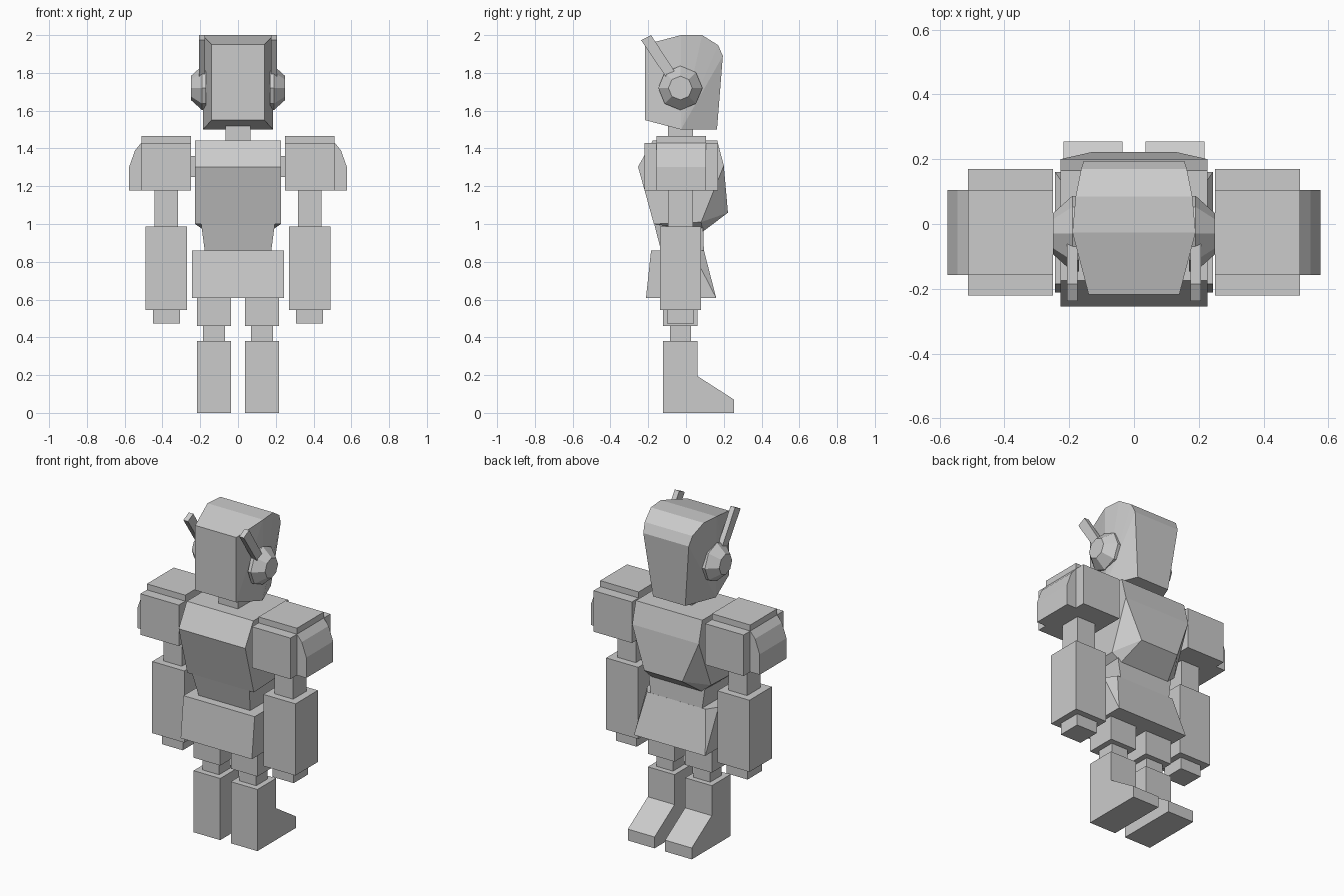
import bpy, bmesh, math
from mathutils import Vector

cube = bpy.data.objects.get("Cube")
if cube:
    bpy.data.objects.remove(cube, do_unlink=True)

grey = bpy.data.materials.new("light_grey")
grey.use_nodes = True
COLOUR = (0.6, 0.6, 0.6, 1)
grey.diffuse_color = COLOUR
grey.node_tree.nodes["Principled BSDF"].inputs["Base Color"].default_value = COLOUR


def finish(name, bm):
    bmesh.ops.recalc_face_normals(bm, faces=bm.faces[:])
    mesh = bpy.data.meshes.new(name)
    bm.to_mesh(mesh)
    bm.free()
    mesh.materials.append(grey)
    obj = bpy.data.objects.new(name, mesh)
    bpy.context.collection.objects.link(obj)
    return obj


def hull(name, points):
    """Faceted convex solid from corner points."""
    bm = bmesh.new()
    for p in points:
        bm.verts.new(p)
    bmesh.ops.convex_hull(bm, input=bm.verts[:])
    bmesh.ops.dissolve_limit(bm, angle_limit=math.radians(1),
                             verts=bm.verts[:], edges=bm.edges[:])
    return finish(name, bm)


def both(points):
    """Corner points together with their mirror images across x = 0."""
    return [(s * x, y, z) for s in (-1, 1) for x, y, z in points]


def box(name, x, y, z):
    return hull(name, [(a, b, c) for a in x for b in y for c in z])


def prism(name, outline, axis, lo, hi):
    """Extrude an outline along x (outline is y,z) or y (outline is x,z)."""
    bm = bmesh.new()
    corners = [(lo, a, b) if axis == "x" else (a, lo, b) for a, b in outline]
    face = bm.faces.new([bm.verts.new(c) for c in corners])
    shift = Vector((hi - lo, 0, 0)) if axis == "x" else Vector((0, hi - lo, 0))
    new = bmesh.ops.extrude_face_region(bm, geom=[face])["geom"]
    bmesh.ops.translate(bm, vec=shift,
                        verts=[v for v in new if isinstance(v, bmesh.types.BMVert)])
    return finish(name, bm)


def mirrored(obj):
    mod = obj.modifiers.new("Mirror", "MIRROR")
    mod.use_axis[0] = True
    return obj


# Head and neck
hull("head", both([
    (0.14, -0.217, 1.55), (0.14, -0.217, 1.95),
    (0.185, -0.026, 1.5), (0.19, -0.026, 2.0),
    (0.18, 0.085, 2.0), (0.163, 0.17, 1.947),
    (0.155, 0.195, 1.89), (0.11, 0.164, 1.5)]))
box("neck", (-0.066, 0.066), (-0.095, 0.037), (1.43, 1.52))

# Ear caps: tapered octagons, with slanted antennae
ear = []
for x, r in ((0.17, 0.117), (0.19, 0.117), (0.25, 0.063)):
    for i in range(8):
        a = i * math.pi / 4
        ear.append((x, -0.03 + r * math.cos(a), 1.72 + r * math.sin(a)))
mirrored(hull("ear_caps", ear))
mirrored(prism("antennae", [(-0.238, 1.973), (-0.185, 2.0), (-0.055, 1.8), (-0.1, 1.77)],
               "x", 0.175, 0.206))

# Torso
hull("chest", both([
    (0.227, -0.175, 1.443), (0.227, 0.165, 1.443),
    (0.227, -0.254, 1.303), (0.227, 0.2, 1.31),
    (0.227, -0.17, 1.0), (0.227, 0.08, 1.01),
    (0.13, 0.222, 1.06), (0.17, 0.09, 0.96)]))
hull("waist", both([
    (0.195, -0.168, 1.0), (0.195, 0.09, 1.0),
    (0.175, -0.13, 0.85), (0.175, 0.095, 0.85)]))
hull("pelvis", both([
    (0.243, -0.185, 0.86), (0.2, 0.095, 0.86), (0.243, 0.03, 0.86),
    (0.243, -0.212, 0.608), (0.243, 0.16, 0.608)]))

# Arms
mirrored(box("shoulder_joints", (0.2, 0.27), (-0.08, 0.03), (1.25, 1.36)))
mirrored(box("shoulder_blocks", (0.25, 0.512), (-0.22, 0.17), (1.177, 1.43)))
mirrored(box("shoulder_top_plates", (0.25, 0.512), (-0.157, 0.105), (1.42, 1.467)))
mirrored(prism("shoulder_outer_plates",
               [(0.5, 1.177), (0.576, 1.177), (0.576, 1.303), (0.545, 1.39),
                (0.512, 1.43), (0.5, 1.43)], "y", -0.157, 0.105))
mirrored(box("upper_arms", (0.317, 0.443), (-0.095, 0.037), (0.98, 1.19)))
mirrored(box("forearms", (0.27, 0.489), (-0.138, 0.08), (0.545, 0.987)))
mirrored(box("hands", (0.307, 0.45), (-0.1, 0.042), (0.473, 0.55)))

# Legs
mirrored(box("thighs", (0.036, 0.218), (-0.122, 0.06), (0.46, 0.62)))
mirrored(box("knees", (0.07, 0.184), (-0.085, 0.027), (0.37, 0.47)))
mirrored(prism("shins_and_feet",
               [(-0.122, 0), (0.255, 0), (0.255, 0.07), (0.06, 0.195),
                (0.06, 0.38), (-0.122, 0.38)], "x", 0.036, 0.218))
